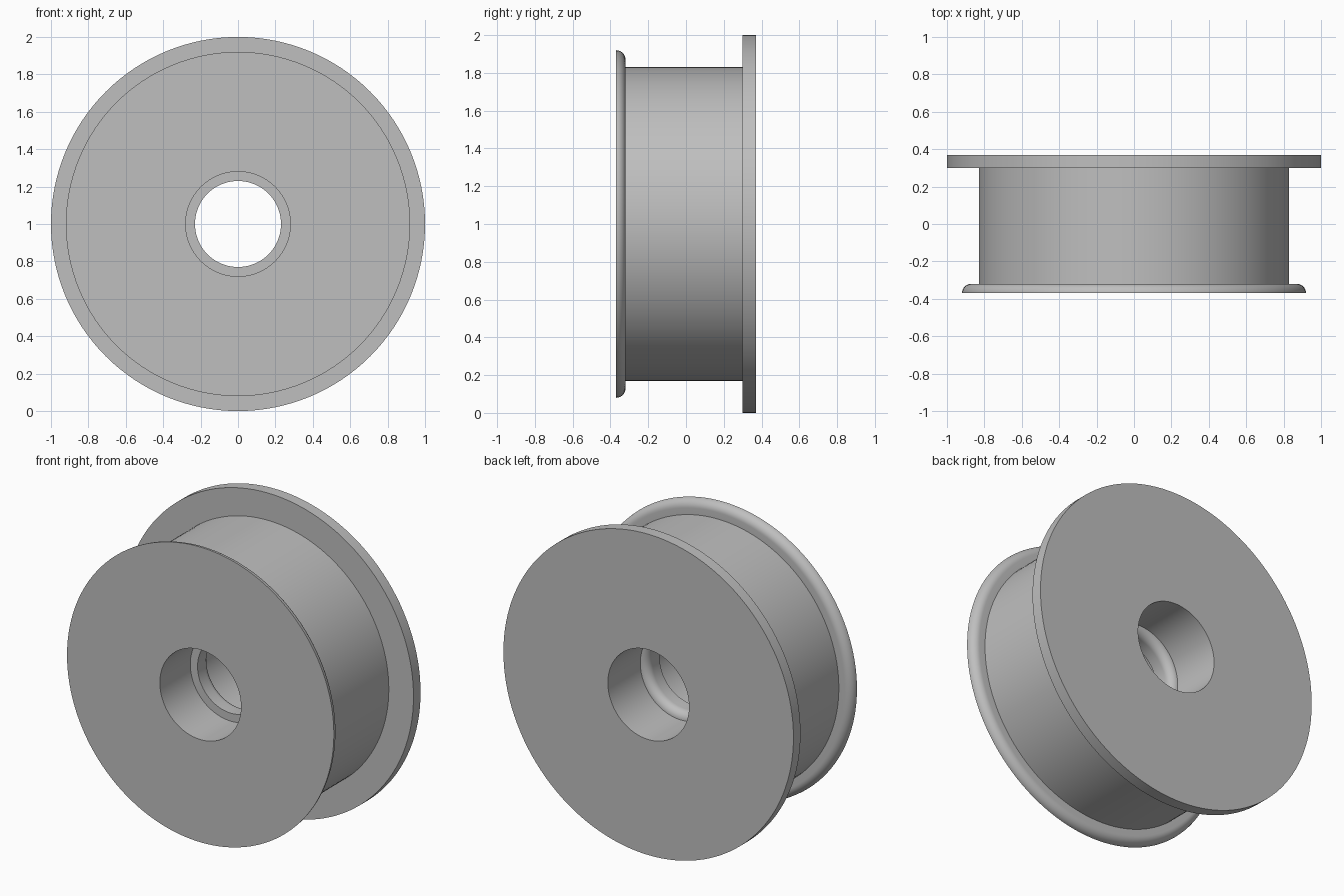
import bpy, bmesh
from math import pi, sin, cos, radians
from mathutils import Vector

cube = bpy.data.objects.get("Cube")
if cube:
    bpy.data.objects.remove(cube, do_unlink=True)

SEGMENTS = 128
AXIS_Z = 1.0

grey = bpy.data.materials.new("plain_grey")
grey.use_nodes = True
colour = (0.52, 0.52, 0.52, 1)
grey.diffuse_color = colour
grey.node_tree.nodes["Principled BSDF"].inputs["Base Color"].default_value = colour


def fillet(r, y, size, start, end, steps=10):
    """Quarter-round points (radius, y) about a centre, angles in degrees."""
    angles = [radians(start + (end - start) * i / steps) for i in range(steps + 1)]
    return [(r + size * cos(a), y + size * sin(a)) for a in angles]


def lathe(name, profile):
    """Spin a closed (radius, y) profile around the wheel axis."""
    bm = bmesh.new()
    verts = [bm.verts.new((r, y, AXIS_Z)) for r, y in profile]
    edges = [bm.edges.new((v, verts[(i + 1) % len(verts)])) for i, v in enumerate(verts)]
    bmesh.ops.spin(bm, geom=verts + edges, cent=Vector((0, 0, AXIS_Z)), axis=(0, 1, 0),
                   angle=2 * pi, steps=SEGMENTS, use_merge=True)
    bmesh.ops.remove_doubles(bm, verts=bm.verts, dist=1e-5)
    bmesh.ops.recalc_face_normals(bm, faces=bm.faces)
    mesh = bpy.data.meshes.new(name)
    bm.to_mesh(mesh)
    bm.free()
    mesh.materials.append(grey)
    obj = bpy.data.objects.new(name, mesh)
    bpy.context.collection.objects.link(obj)
    bpy.ops.object.select_all(action='DESELECT')
    obj.select_set(True)
    bpy.context.view_layer.objects.active = obj
    bpy.ops.object.shade_smooth_by_angle(angle=radians(30))
    return obj


# Front rim with a rounded back edge, drum and square back flange
outside = [(0.28, -0.37), (0.92, -0.37)]
outside += fillet(0.87, -0.37, 0.05, 0, 90)[1:]
outside += [(0.83, -0.32), (0.83, 0.30), (1.0, 0.30), (1.0, 0.37), (0.28, 0.37)]

# Bore with a retaining lip: rounded towards the back, flat towards the front
bore = fillet(0.28, 0.0, 0.05, 90, 180)
bore += [(0.23, -0.07), (0.28, -0.07)]

lathe("flanged_wheel", outside + bore)
